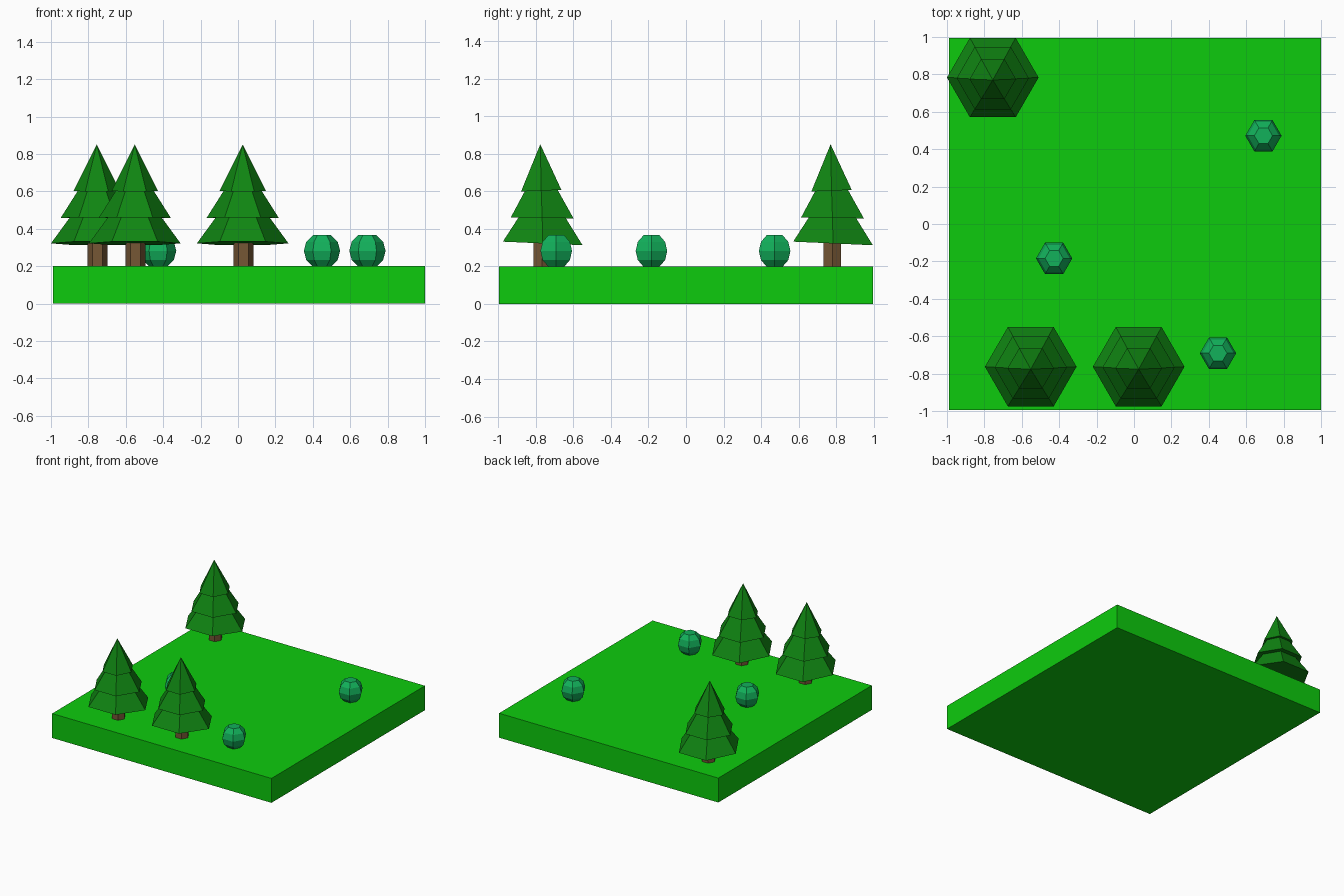
import bpy, bmesh, math

if "Cube" in bpy.data.objects:
    bpy.data.objects.remove(bpy.data.objects["Cube"])


def material(name, rgb):
    m = bpy.data.materials.new(name)
    m.diffuse_color = (*rgb, 1)
    m.use_nodes = True
    m.node_tree.nodes["Principled BSDF"].inputs["Base Color"].default_value = m.diffuse_color
    return m


GRASS = material("grass green", (0.004, 0.6, 0.004))
PINE = material("pine green", (0.005, 0.235, 0.006))
LEAF = material("bush green", (0.006, 0.44, 0.105))
BARK = material("bark brown", (0.18, 0.095, 0.035))


def hex_stack(name, rings, loc, mat, apex=None):
    """Stack six-sided rings (radius, z, y offset, tilt) and close both ends."""
    bm = bmesh.new()
    loops = []
    for r, z, dy, tilt in rings:
        pts = [(r * math.cos(i * math.pi / 3), r * math.sin(i * math.pi / 3)) for i in range(6)]
        loops.append([bm.verts.new((x, y + dy, z + tilt * y)) for x, y in pts])
    for a, b in zip(loops, loops[1:]):
        for i in range(6):
            j = (i + 1) % 6
            bm.faces.new((a[i], a[j], b[j], b[i]))
    bm.faces.new(loops[0][::-1])
    if apex:
        tip = bm.verts.new(apex)
        for i in range(6):
            bm.faces.new((loops[-1][i], loops[-1][(i + 1) % 6], tip))
    else:
        bm.faces.new(loops[-1])
    bmesh.ops.recalc_face_normals(bm, faces=bm.faces[:])
    me = bpy.data.meshes.new(name)
    bm.to_mesh(me)
    bm.free()
    me.materials.append(mat)
    ob = bpy.data.objects.new(name, me)
    ob.location = loc
    bpy.context.collection.objects.link(ob)


# Ground slab
bpy.ops.mesh.primitive_cube_add(size=1, location=(0.005, 0, 0.1))
ground = bpy.context.object
ground.name = "ground"
ground.scale = (1.99, 1.99, 0.2)
ground.data.materials.append(GRASS)

# Pine trees: trunk plus three slightly skewed tiers with underside steps
tiers = [
    (0.245, 0.322, 0.0, -0.045),
    (0.142, 0.463, -0.003, -0.015),
    (0.193, 0.458, -0.003, -0.015),
    (0.100, 0.605, -0.008, 0.04),
    (0.124, 0.603, -0.008, 0.04),
]
for n, (x, y) in enumerate([(-0.755, 0.783), (-0.552, -0.763), (0.025, -0.763)], 1):
    hex_stack(f"tree_foliage_{n}", tiers, (x, y, 0), PINE, apex=(0, -0.013, 0.85))
    hex_stack(f"tree_trunk_{n}", [(0.053, 0.2, 0, 0), (0.053, 0.345, 0, 0)],
              (x + 0.004, y - 0.004, 0), BARK)

# Round bushes: six-sided spheres with flattened poles
R = 0.097
bush = [(R * math.cos(a), R * math.sin(a), 0, 0)
        for a in (math.radians(d) for d in (-60, -30, 0, 30, 60))]
for n, (x, y) in enumerate([(0.692, 0.472), (-0.427, -0.184), (0.449, -0.691)], 1):
    hex_stack(f"bush_{n}", bush, (x, y, 0.282), LEAF)
